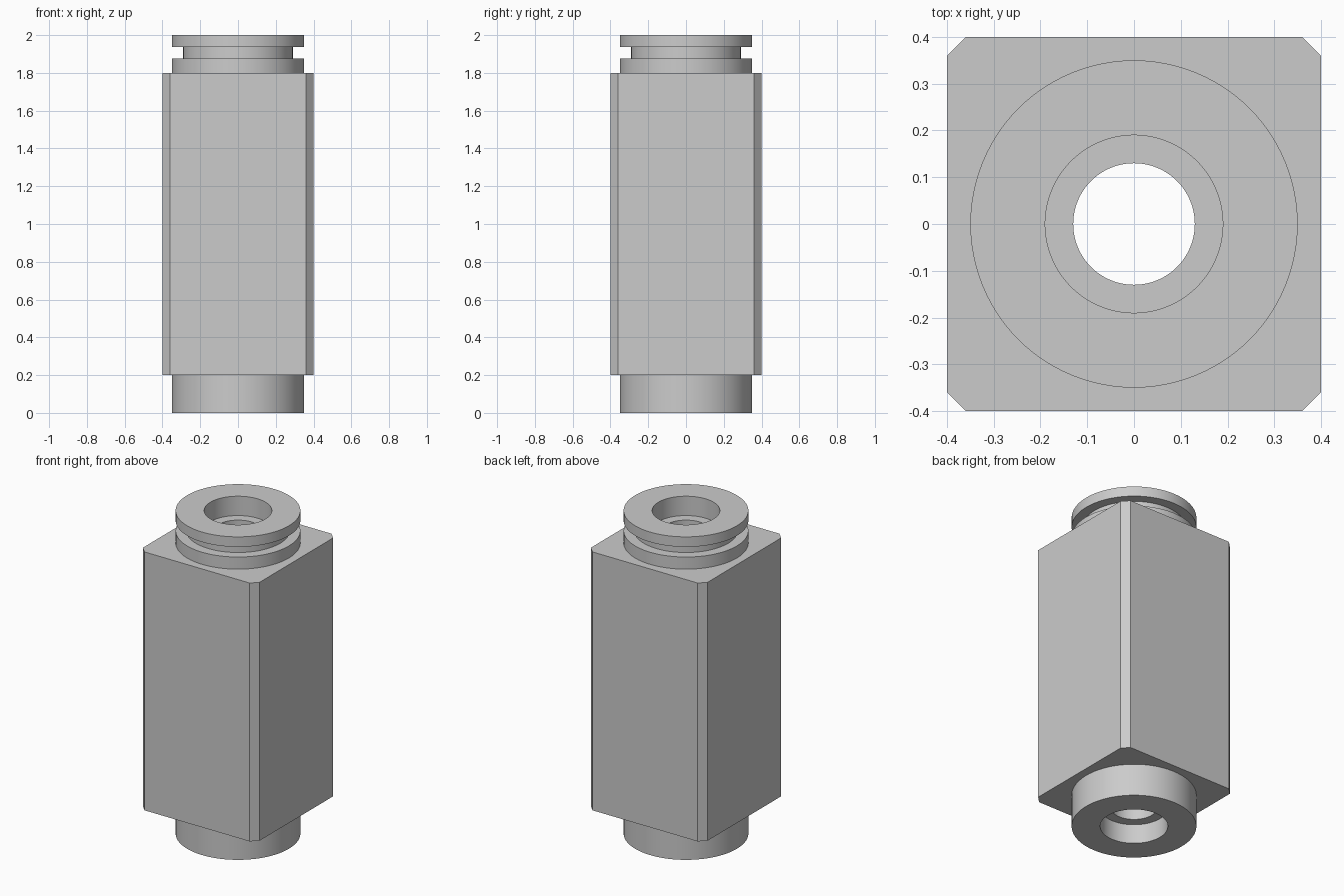
import bpy, bmesh, math

if "Cube" in bpy.data.objects:
    bpy.data.objects.remove(bpy.data.objects["Cube"])

SEG = 96
HALF, CUT = 0.40, 0.04          # block half width and corner chamfer
Z0, Z1 = 0.20, 1.80             # block bottom and top
R_COLLAR, R_GROOVE, R_COUNTER, R_BORE = 0.35, 0.29, 0.19, 0.13
DEPTH = 0.12                    # counterbore depth

grey = bpy.data.materials.new("plain_grey")
grey.diffuse_color = (0.6, 0.6, 0.6, 1)
grey.use_nodes = True
grey.node_tree.nodes["Principled BSDF"].inputs["Base Color"].default_value = grey.diffuse_color

bm = bmesh.new()

# Turned part: lower collar, stepped through bore, grooved upper collar
profile = [
    (R_COLLAR, Z0), (R_COLLAR, 0), (R_COUNTER, 0), (R_COUNTER, DEPTH),
    (R_BORE, DEPTH), (R_BORE, 2 - DEPTH), (R_COUNTER, 2 - DEPTH), (R_COUNTER, 2),
    (R_COLLAR, 2), (R_COLLAR, 1.938), (R_GROOVE, 1.938), (R_GROOVE, 1.875),
    (R_COLLAR, 1.875), (R_COLLAR, Z1),
]
angles = [2 * math.pi * i / SEG for i in range(SEG)]
rings = [[bm.verts.new((r * math.cos(a), r * math.sin(a), z)) for a in angles]
         for r, z in profile]
for low, high in zip(rings, rings[1:]):
    for i in range(SEG):
        j = (i + 1) % SEG
        bm.faces.new((low[i], low[j], high[j], high[i]))

# Square block with chamfered upright corners
k = HALF - CUT
outline = [(HALF, -k), (HALF, k), (k, HALF), (-k, HALF),
           (-HALF, k), (-HALF, -k), (-k, -HALF), (k, -HALF)]
bottom, top = [[bm.verts.new((x, y, z)) for x, y in outline] for z in (Z0, Z1)]
for i in range(8):
    j = (i + 1) % 8
    bm.faces.new((bottom[i], bottom[j], top[j], top[i]))

# Flat block ends, filled between the outline and the collar
for outer, inner in ((bottom, rings[0]), (top, rings[-1])):
    edges = [bm.edges.get((loop[i], loop[(i + 1) % len(loop)]))
             for loop in (outer, inner) for i in range(len(loop))]
    bmesh.ops.triangle_fill(bm, edges=edges, use_beauty=True, use_dissolve=False)

bmesh.ops.recalc_face_normals(bm, faces=bm.faces)
mesh = bpy.data.meshes.new("bored_block")
bm.to_mesh(mesh)
bm.free()
mesh.materials.append(grey)

block = bpy.data.objects.new("bored_block", mesh)
bpy.context.collection.objects.link(block)
bpy.context.view_layer.objects.active = block
block.select_set(True)
bpy.ops.object.shade_smooth_by_angle(angle=math.radians(30))
